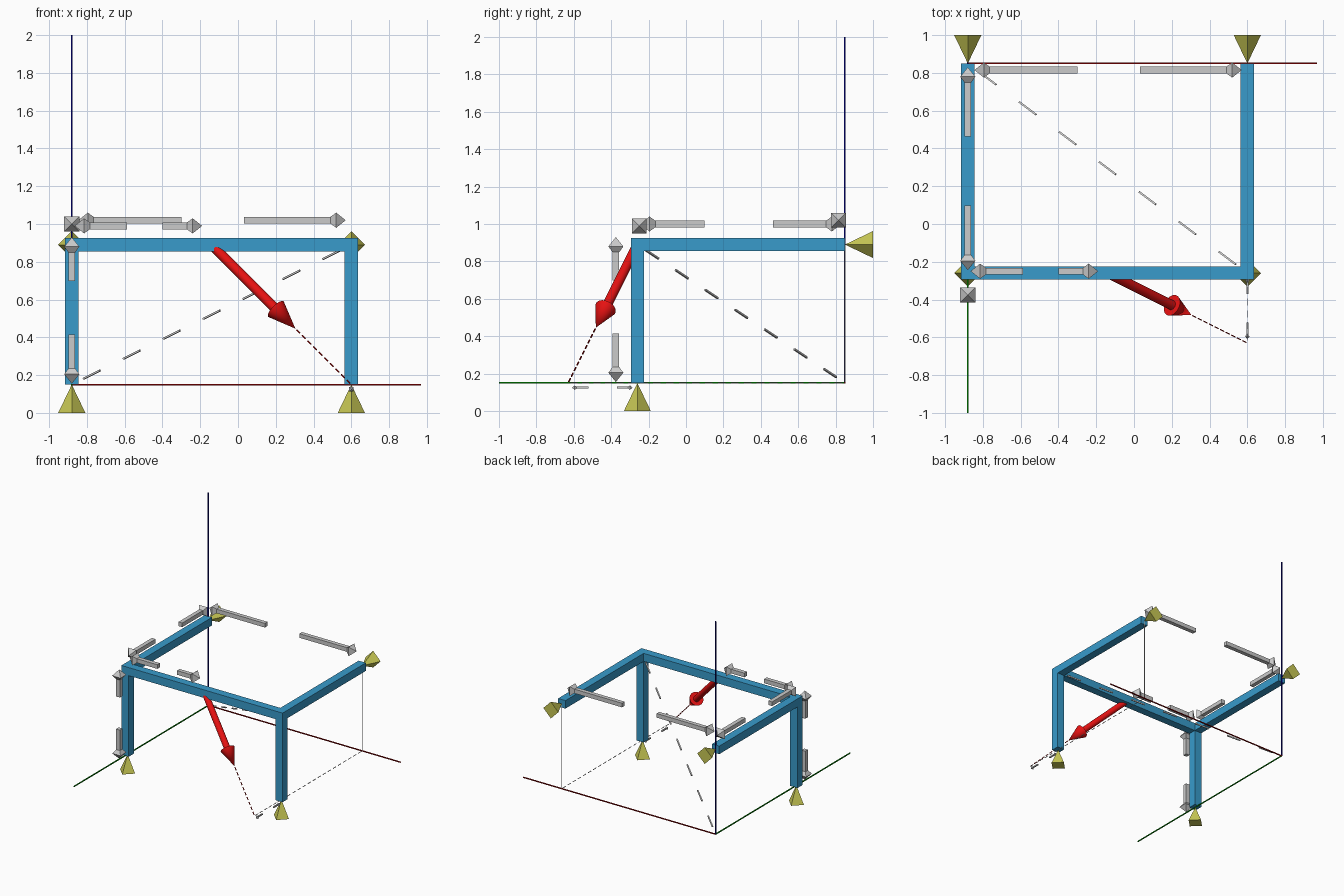
import bpy, bmesh, math
from mathutils import Vector, Matrix

if "Cube" in bpy.data.objects:
    bpy.data.objects.remove(bpy.data.objects["Cube"])

def material(name, rgb):
    m = bpy.data.materials.new(name)
    m.diffuse_color = (*rgb, 1)
    m.use_nodes = True
    m.node_tree.nodes["Principled BSDF"].inputs["Base Color"].default_value = m.diffuse_color
    return m

BLUE = material("beam_blue", (0.04, 0.33, 0.6))
RED = material("force_red", (0.8, 0.006, 0.006))
YELLOW = material("support_yellow", (0.58, 0.58, 0.09))
AXIS_X = material("axis_red", (0.3, 0.0, 0.0))
AXIS_Y = material("axis_green", (0.0, 0.3, 0.0))
AXIS_Z = material("axis_blue", (0.0, 0.0, 0.25))

def build(name, parts, mat=None, smooth=False):
    """Parts are (start, end, start radius, end radius, sides, roll)."""
    bm = bmesh.new()
    for p, q, r1, r2, n, roll in parts:
        p, q = Vector(p), Vector(q)
        d = q - p
        m = (Matrix.Translation((p + q) / 2) @ d.to_track_quat('Z', 'Y').to_matrix().to_4x4()
             @ Matrix.Rotation(roll, 4, 'Z'))
        bmesh.ops.create_cone(bm, cap_ends=True, segments=n, radius1=r1, radius2=r2,
                              depth=d.length, matrix=m)
    me = bpy.data.meshes.new(name)
    bm.to_mesh(me)
    bm.free()
    ob = bpy.data.objects.new(name, me)
    bpy.context.collection.objects.link(ob)
    if mat:
        me.materials.append(mat)
    if smooth:
        bpy.ops.object.select_all(action='DESELECT')
        bpy.context.view_layer.objects.active = ob
        ob.select_set(True)
        bpy.ops.object.shade_smooth_by_angle(angle=math.radians(40))
    return ob

def bar(p, q, half):
    r = half * math.sqrt(2)
    return (p, q, r, r, 4, math.pi / 4)

def dashes(p, q, count, fill, half):
    p, q = Vector(p), Vector(q)
    return [bar(p.lerp(q, (i + 0.5 - fill / 2) / count),
                p.lerp(q, (i + 0.5 + fill / 2) / count), half) for i in range(count)]

# Key points of the frame
X0, X1, Y0, Y1, Z0, Z1 = -0.88, 0.60, 0.85, -0.26, 0.15, 0.89
O = (X0, Y0, Z0)
A, B = (X0, Y0, Z1), (X1, Y0, Z1)
C, D = (X0, Y1, Z1), (X1, Y1, Z1)
E, F = (X0, Y1, Z0), (X1, Y1, Z0)
G, H = Vector((-0.14, Y1, Z1)), Vector((X1, -0.63, Z0))

# Frame members
W = 0.035
build("front_beam", [bar((X0 - W, Y1, Z1), (X1 + W, Y1, Z1), W)], BLUE)
for side, back, corner, foot in (("left", A, C, E), ("right", B, D, F)):
    build(side + "_beam", [bar(back, corner, W)], BLUE)
    build(side + "_leg", [bar(foot, corner, W)], BLUE)
    # Pyramid supports at the wall and floor
    for where, p, d in (("wall", back, (0, 0.15, 0)), ("floor", foot, (0, 0, -0.15))):
        build(f"{side}_{where}_support", [(Vector(p) + Vector(d), p, 0.072, 0, 4, 0)], YELLOW)

# Force arrow
tip, neck = G.lerp(H, 0.6), G.lerp(H, 0.46)
build("force_arrow", [(G, neck, 0.026, 0.026, 24, 0), (neck, tip, 0.058, 0, 24, 0)], RED, True)
build("force_guide", dashes(tip, H, 10, 0.6, 0.003), AXIS_X)

# Coordinate axes
build("x_axis", [bar(O, (0.97, Y0, Z0), 0.004)], AXIS_X)
build("y_axis", [bar(O, (X0, -1, Z0), 0.004)], AXIS_Y)
build("z_axis", [bar(O, (X0, Y0, 2), 0.004)], AXIS_Z)

# Thin construction lines
build("wall_line", [bar((X1, Y0, Z0), B, 0.002)])
build("floor_line", dashes((X1, Y0, Z0), F, 16, 0.6, 0.002))
build("offset_line", dashes(F, H, 6, 0.6, 0.002))
build("diagonal_line", dashes(O, D, 7, 0.42, 0.005))

def dimension(name, p, q, gap0, gap1, k=1.0):
    """Double-ended arrow, with a gap given as fractions of its length."""
    p, q = Vector(p), Vector(q)
    d = (q - p).normalized()
    r = 0.04 * math.sqrt(2) * k
    parts = []
    for end, s, inner in ((p, d, p.lerp(q, gap0)), (q, -d, p.lerp(q, gap1))):
        base, tail = end + s * 0.05 * k, end + s * 0.088 * k
        parts += [(base, end, r, 0, 4, math.pi / 4),
                  (base, tail, r, 0.018 * k, 4, math.pi / 4),
                  bar(base, inner, 0.018 * k)]
    build(name, parts)

# Dimension arrows
dimension("width_dimension", (-0.845, 0.815, 1.02), (0.57, 0.815, 1.02), 0.385, 0.62)
dimension("depth_dimension", (X0, 0.83, 1.0), (X0, -0.245, 1.0), 0.34, 0.68)
dimension("height_dimension", (X0, -0.375, 0.155), (X0, -0.375, 0.93), 0.335, 0.70)
dimension("half_width_dimension", (-0.865, -0.25, 0.99), (-0.19, -0.25, 0.99), 0.41, 0.69)
dimension("offset_dimension", (X1, -0.61, 0.125), (X1, -0.285, 0.125), 0.27, 0.74, 0.3)
